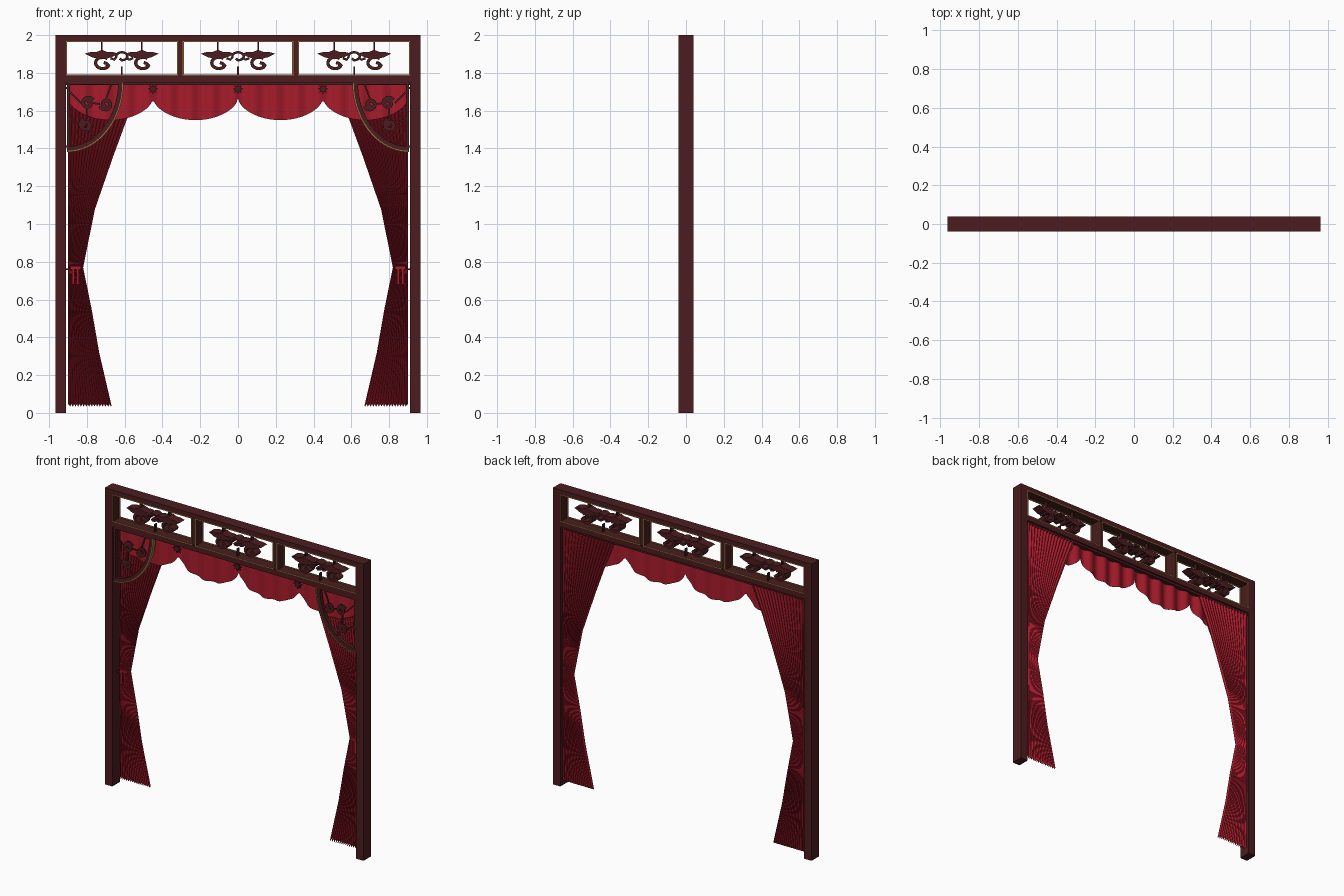
import bpy, bmesh
from math import sin, cos, pi, radians

if "Cube" in bpy.data.objects:
    bpy.data.objects.remove(bpy.data.objects["Cube"], do_unlink=True)


def material(name, r, g, b):
    m = bpy.data.materials.new(name)
    m.use_nodes = True
    m.diffuse_color = (r, g, b, 1)
    m.node_tree.nodes["Principled BSDF"].inputs["Base Color"].default_value = (r, g, b, 1)
    return m


WOOD = material("dark wood", 0.07, 0.012, 0.013)
GOLD = material("gold trim", 0.32, 0.19, 0.05)
RED = material("curtain red", 0.39, 0.011, 0.024)


def finish(name, bm, mat, closed=True):
    if closed:
        bmesh.ops.recalc_face_normals(bm, faces=bm.faces)
    mesh = bpy.data.meshes.new(name)
    bm.to_mesh(mesh)
    bm.free()
    mesh.materials.append(mat)
    if not closed:
        mesh.shade_smooth()
    bpy.context.collection.objects.link(bpy.data.objects.new(name, mesh))


def box(name, x, y, z, mat):
    """Box from three (low, high) ranges."""
    bm = bmesh.new()
    bmesh.ops.create_cube(bm, size=1)
    for v in bm.verts:
        v.co = [(r[0] + r[1]) / 2 + c * (r[1] - r[0]) for c, r in zip(v.co, (x, y, z))]
    finish(name, bm, mat)


def plate(name, outline, y, mat):
    """Outline in x and z, extruded between two depths."""
    bm = bmesh.new()
    rings = [[bm.verts.new((px, d, pz)) for px, pz in outline] for d in y]
    n = len(outline)
    for ring in rings:
        bm.faces.new(ring)
    for i in range(n):
        j = (i + 1) % n
        bm.faces.new((rings[0][i], rings[0][j], rings[1][j], rings[1][i]))
    finish(name, bm, mat)


def band(name, path, width, y, mat):
    """Flat band following a path in x and z."""
    left, right = [], []
    for i, (px, pz) in enumerate(path):
        a, b = path[max(i - 1, 0)], path[min(i + 1, len(path) - 1)]
        tx, tz = b[0] - a[0], b[1] - a[1]
        k = width / 2 / (tx * tx + tz * tz) ** 0.5
        left.append((px - tz * k, pz + tx * k))
        right.append((px + tz * k, pz - tx * k))
    plate(name, left + right[::-1], y, mat)


def arc(cx, cz, rx, rz, a0, a1, n=16, shrink=1.0):
    """Arc, or a spiral when shrink is below one."""
    pts = []
    for i in range(n + 1):
        t = i / n
        a, k = radians(a0 + (a1 - a0) * t), 1 + (shrink - 1) * t
        pts.append((cx + rx * k * cos(a), cz + rz * k * sin(a)))
    return pts


def sheet(name, cols, rows, point, mat):
    """Smooth open cloth from a function of two parameters."""
    bm = bmesh.new()
    g = [[bm.verts.new(point(i / cols, j / rows)) for i in range(cols + 1)] for j in range(rows + 1)]
    for j in range(rows):
        for i in range(cols):
            bm.faces.new((g[j][i], g[j][i + 1], g[j + 1][i + 1], g[j + 1][i]))
    finish(name, bm, mat, closed=False)


# Timber frame
D = (-0.04, 0.04)
for s, side in ((1, "left"), (-1, "right")):
    box(side + "_post", sorted((s * 0.91, s * 0.965)), D, (0, 2), WOOD)
    box(side + "_divider", sorted((s * 0.293, s * 0.317)), (-0.034, 0.034), (1.785, 1.97), WOOD)
box("top_beam", (-0.91, 0.91), D, (1.97, 2), WOOD)
box("lower_beam", (-0.91, 0.91), D, (1.75, 1.785), WOOD)
box("curtain_rod", (-0.91, 0.91), (-0.012, 0.03), (1.735, 1.75), WOOD)

# Gold beading round the three openings, on both faces
for x0, x1 in ((-0.91, -0.317), (-0.293, 0.293), (0.317, 0.91)):
    for y in ((-0.04, -0.034), (0.034, 0.04)):
        for z in (1.785, 1.964):
            box("opening_bead", (x0, x1), y, (z, z + 0.006), GOLD)
        for x in (x0, x1 - 0.006):
            box("opening_bead_upright", (x, x + 0.006), y, (1.785, 1.97), GOLD)

# Carved cloud ornaments in the openings
Y = (-0.03, 0.03)
for cx in (-0.615, 0, 0.615):
    for s in (-1, 1):
        x = cx + s * 0.106
        cloud = [(x - 0.09, 1.902), (x - 0.06, 1.91), (x - 0.03, 1.91), (x, 1.922),
                 (x + 0.03, 1.91), (x + 0.06, 1.91), (x + 0.09, 1.902),
                 (x + 0.05, 1.882), (x, 1.872), (x - 0.05, 1.882)]
        plate("cloud_cap", cloud, Y, WOOD)
        band("cloud_curl", arc(x + 0.005, 1.853, 0.038, 0.03, 50, 330, 18)
             + [(x + 0.025, 1.85), (x + 0.01, 1.855)], 0.017, Y, WOOD)
        box("cloud_hanger", (x - 0.004, x + 0.004), (-0.012, 0.012), (1.915, 1.97), WOOD)
    band("cloud_link", [(cx - 0.06, 1.878), (cx - 0.04, 1.87)]
         + arc(cx, 1.888, 0.03, 0.021, 190, -90, 14) + [(cx - 0.012, 1.876)], 0.013, Y, WOOD)
    band("cloud_link_tail", [(cx + 0.024, 1.878), (cx + 0.04, 1.87), (cx + 0.06, 1.878)], 0.012, Y, WOOD)
    box("cloud_foot", (cx - 0.004, cx + 0.004), (-0.012, 0.012), (1.785, 1.835), WOOD)


# Scalloped valance
def valance_point(u, v):
    x = -0.89 + 1.78 * u
    t = ((x + 0.9) / 0.45) % 1
    low = 1.55 + 0.115 * (1 - max(0, 1 - (2 * t - 1) ** 2) ** 0.6)
    return x, 0.008 + 0.009 * sin(x * 2 * pi / 0.1125), low + (1.745 - low) * v


sheet("valance", 192, 4, valance_point, RED)

# Star rosettes on the valance
for x in (-0.45, 0, 0.45):
    star = [(x + r * cos(i * pi / 8), 1.715 + r * sin(i * pi / 8))
            for i in range(16) for r in ((0.03, 0.014)[i % 2],)]
    plate("star_rosette", star, (-0.012, 0.0), WOOD)

# Pleated side curtains: height and inner edge
EDGE = [(0.04, 0.67), (0.32, 0.735), (0.55, 0.775), (0.77, 0.82), (1.08, 0.757),
        (1.36, 0.66), (1.55, 0.59), (1.745, 0.51)]
FOLDS = 16


def curtain_point(s):
    def point(u, v):
        z, inner = EDGE[round(v * (len(EDGE) - 1))]
        if s > 0:
            u = 1 - u
        x = 0.9 + (inner - 0.9) * u
        wave = sin(u * FOLDS * 2 * pi)
        if v == 0:
            z += 0.006 * wave
        return s * x, 0.027 + 0.01 * wave, z
    return point


for s, side in ((1, "left"), (-1, "right")):
    sheet(side + "_curtain", FOLDS * 8, len(EDGE) - 1, curtain_point(s), RED)

    # Tieback with tassels
    box(side + "_tieback", sorted((s * 0.832, s * 0.888)), (0.004, 0.016), (0.758, 0.778), RED)
    box(side + "_tieback_hook", sorted((s * 0.885, s * 0.912)), (0.004, 0.014), (0.756, 0.764), WOOD)
    for x in (0.849, 0.873):
        box(side + "_tassel", sorted((s * (x - 0.007), s * (x + 0.007))), (0, 0.014), (0.68, 0.765), RED)

    # Quarter-round carved bracket with gold edging
    a0, a1 = (180, 270) if s > 0 else (360, 270)
    cx, cz = s * 0.905, 1.75
    band(side + "_bracket_arch", arc(cx, cz, 0.282, 0.352, a0, a1, 20), 0.024, (-0.036, -0.012), WOOD)
    band(side + "_bracket_bead", arc(cx, cz, 0.296, 0.366, a0, a1, 20), 0.007, (-0.039, -0.012), GOLD)
    box(side + "_bracket_stile", sorted((s * 0.89, s * 0.905)), (-0.034, -0.014), (1.4, 1.75), WOOD)
    box(side + "_bracket_rail", sorted((s * 0.61, s * 0.905)), (-0.034, -0.014), (1.738, 1.75), WOOD)
    for z in (1.41, 1.72):
        box(side + "_bracket_peg", sorted((s * 0.9, s * 0.912)), (-0.03, -0.015), (z - 0.006, z + 0.006), WOOD)

    # Bracket scrolls joined by stems
    for x, z, turn in ((0.795, 1.64, 30), (0.7, 1.635, 200), (0.805, 1.525, 110)):
        band(side + "_bracket_scroll", arc(s * x, z, 0.032, 0.032, turn, turn + 470, 26, 0.25),
             0.02, (-0.034, -0.024), WOOD)
    for p in (((0.83, 1.64), (0.89, 1.7)), ((0.77, 1.64), (0.73, 1.635)), ((0.7, 1.66), (0.67, 1.74)),
              ((0.835, 1.525), (0.89, 1.56)), ((0.79, 1.5), (0.76, 1.46)), ((0.8, 1.555), (0.8, 1.61))):
        band(side + "_bracket_stem", [(s * x, z) for x, z in p], 0.009, (-0.033, -0.027), WOOD)
